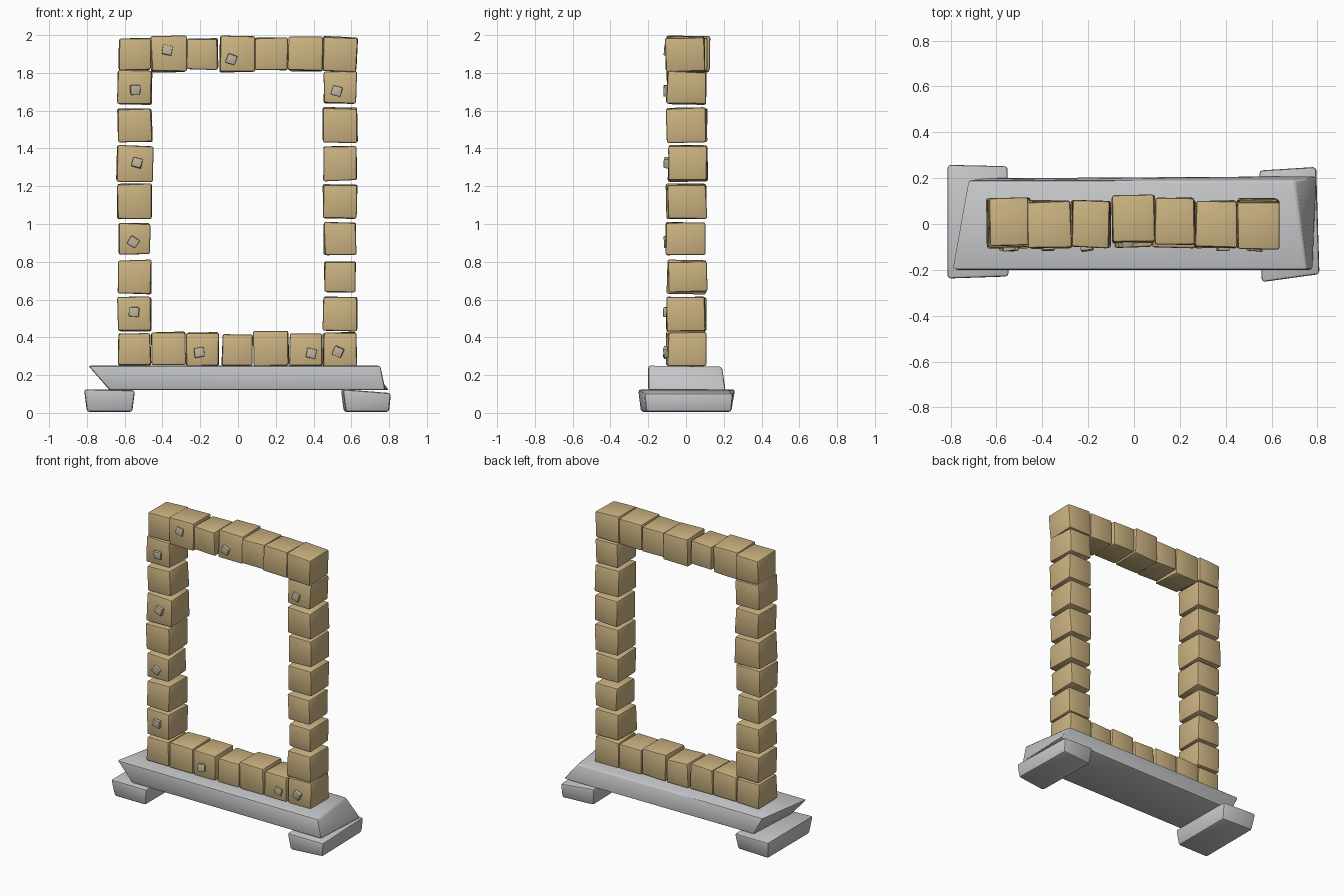
import bpy
import bmesh
import random
from math import radians
from mathutils import Euler, Matrix, Vector

random.seed(4)

default_cube = bpy.data.objects.get("Cube")
if default_cube:
    bpy.data.objects.remove(default_cube, do_unlink=True)


def make_material(name, colour):
    mat = bpy.data.materials.new(name)
    mat.use_nodes = True
    mat.diffuse_color = (*colour, 1)
    mat.node_tree.nodes["Principled BSDF"].inputs["Base Color"].default_value = (*colour, 1)
    return mat


sandstone = make_material("sandstone", (0.60, 0.45, 0.22))
grey_stone = make_material("grey stone", (0.56, 0.57, 0.58))
pale_chip = make_material("pale chip", (0.52, 0.46, 0.33))


def finish(bm, name, mat, bevel):
    """Round the edges of a solid and add it to the scene."""
    bmesh.ops.recalc_face_normals(bm, faces=bm.faces)
    bmesh.ops.bevel(bm, geom=bm.edges[:], offset=bevel, segments=2,
                    profile=0.5, affect='EDGES')
    mesh = bpy.data.meshes.new(name)
    bm.to_mesh(mesh)
    bm.free()
    mesh.materials.append(mat)
    obj = bpy.data.objects.new(name, mesh)
    bpy.context.collection.objects.link(obj)
    bpy.ops.object.select_all(action='DESELECT')
    obj.select_set(True)
    bpy.context.view_layer.objects.active = obj
    bpy.ops.object.shade_smooth_by_angle(angle=radians(35))
    return obj


def stone_box(name, centre, size, mat, bevel, turn=(0, 0, 0), jitter=0.0):
    """Box with slightly uneven corners."""
    bm = bmesh.new()
    bmesh.ops.create_cube(bm, size=1)
    rotation = Euler([radians(a) for a in turn]).to_matrix()
    for v in bm.verts:
        noise = Vector([random.uniform(-jitter, jitter) for _ in range(3)])
        scaled = Vector([c * s for c, s in zip(v.co, size)])
        v.co = Vector(centre) + rotation @ scaled + noise
    return finish(bm, name, mat, bevel)


def hewn_slab(name, bottom, top, z_bottom, z_top, bevel):
    """Slab joining two four-cornered outlines."""
    bm = bmesh.new()
    low = [bm.verts.new((x, y, z_bottom)) for x, y in bottom]
    high = [bm.verts.new((x, y, z)) for (x, y), z in zip(top, z_top)]
    bm.faces.new(low)
    bm.faces.new(high)
    for i in range(4):
        j = (i + 1) % 4
        bm.faces.new((low[i], low[j], high[j], high[i]))
    return finish(bm, name, grey_stone, bevel)


# Base slab and its two feet; corners run front right round to front left
hewn_slab("base_slab",
          [(0.78, -0.20), (0.80, 0.21), (-0.66, 0.20), (-0.68, -0.20)],
          [(0.755, -0.20), (0.70, 0.19), (-0.725, 0.19), (-0.795, -0.20)],
          0.12, (0.25, 0.245, 0.245, 0.25), 0.012)
hewn_slab("right_foot",
          [(-0.56, -0.22), (-0.56, 0.23), (-0.80, 0.24), (-0.80, -0.22)],
          [(-0.545, -0.23), (-0.55, 0.255), (-0.815, 0.26), (-0.815, -0.24)],
          0.005, (0.12, 0.12, 0.125, 0.125), 0.014)
hewn_slab("left_foot",
          [(0.80, -0.21), (0.79, 0.24), (0.56, 0.22), (0.57, -0.24)],
          [(0.81, -0.22), (0.795, 0.25), (0.545, 0.235), (0.555, -0.255)],
          0.005, (0.105, 0.105, 0.125, 0.125), 0.014)


def frame_block(name, x, y, z, width, height, tilt=1.2):
    turn = [random.uniform(-tilt, tilt) for _ in range(3)]
    stone_box(name, (x, y, z), (width, 0.205, height), sandstone, 0.010, turn, 0.004)


# Uprights, including the corner blocks
row_z = [0.335, 0.523, 0.72, 0.922, 1.12, 1.32, 1.522, 1.722, 1.90]
uprights = {
    "right": (-0.547, [0.17, 0.18, 0.175, 0.165, 0.185, 0.19, 0.18, 0.18, 0.17]),
    "left": (0.54, [0.18, 0.178, 0.163, 0.17, 0.18, 0.18, 0.185, 0.17, 0.18]),
}
for side, (x, sizes) in uprights.items():
    for row, (z, size) in enumerate(zip(row_z, sizes)):
        frame_block(f"{side}_upright_block_{row}", x, random.uniform(-0.005, 0.01),
                    z, size, size)

# Sill and lintel between the corners
span_x = [-0.367, -0.187, -0.002, 0.177, 0.358]
sill_sizes = [0.178, 0.175, 0.163, 0.185, 0.172]
lintel_sizes = [0.187, 0.164, 0.186, 0.172, 0.18]
lintel_y = [-0.005, 0, 0.02, 0.013, 0]
for i, x in enumerate(span_x):
    frame_block(f"sill_block_{i}", x, 0, 0.25 + sill_sizes[i] / 2,
                sill_sizes[i], sill_sizes[i], 0.8)
    frame_block(f"lintel_block_{i}", x, lintel_y[i], 1.90,
                lintel_sizes[i], lintel_sizes[i])

# Small square chips set into the front of the frame
chips = [(-0.375, 1.92), (-0.035, 1.872), (-0.545, 1.71), (0.523, 1.705),
         (-0.535, 1.325), (-0.555, 0.905), (-0.55, 0.535), (-0.205, 0.32),
         (0.388, 0.316), (0.53, 0.323)]
chip_turns = [10, 20, 0, 15, 15, 32, 5, -8, 12, 25]
for i, ((x, z), turn) in enumerate(zip(chips, chip_turns)):
    y = -0.087 if x == -0.035 else -0.103
    stone_box(f"chip_{i}", (x, y, z), (0.052, 0.028, 0.05), pale_chip, 0.004,
              (random.uniform(-8, 8), turn, random.uniform(-8, 8)), 0.002)
